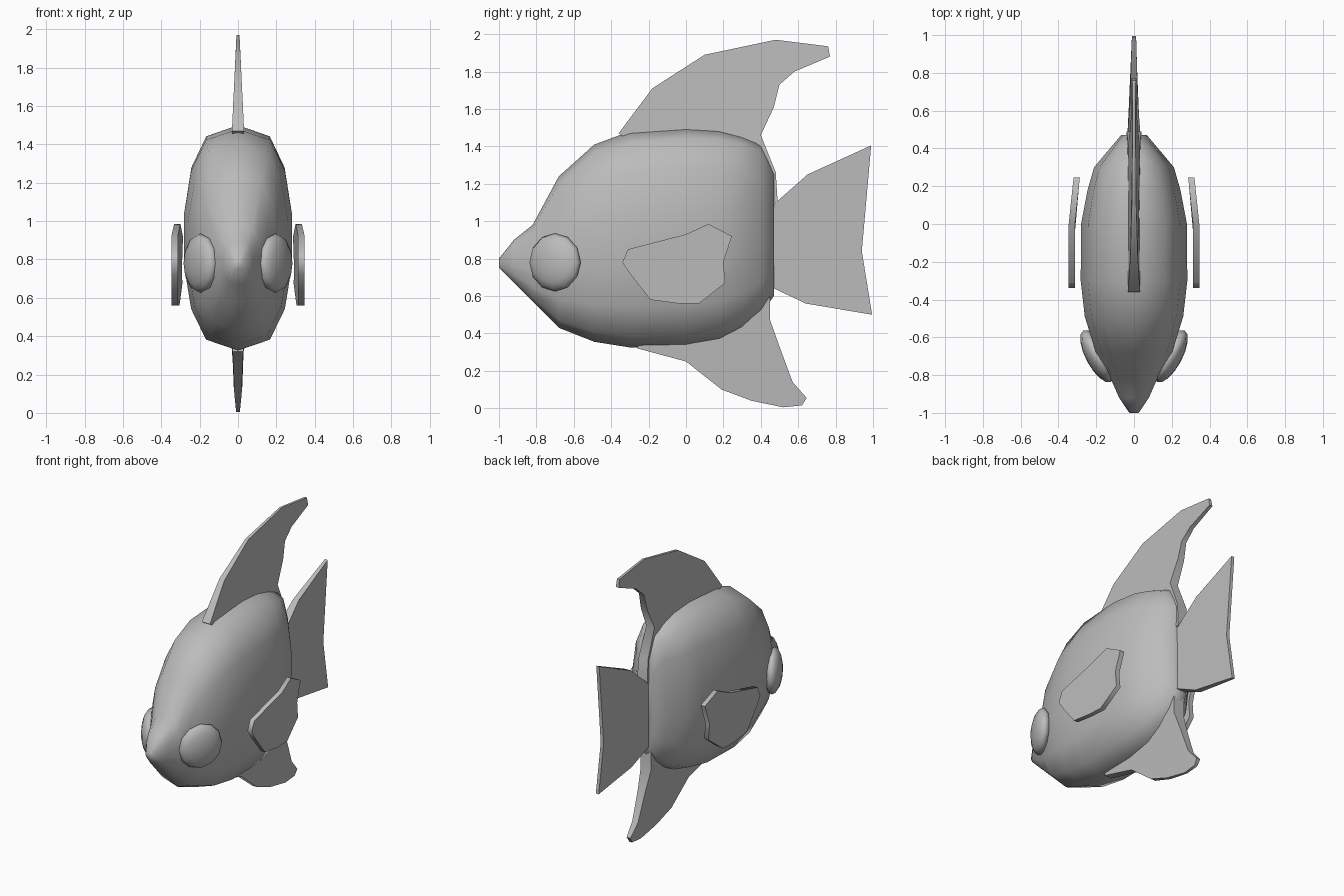
import bpy, bmesh, math
from mathutils import Vector, Matrix

cube = bpy.data.objects.get("Cube")
if cube:
    bpy.data.objects.remove(cube, do_unlink=True)

GREY = (0.5, 0.5, 0.5, 1)
grey = bpy.data.materials.new("plain grey")
grey.use_nodes = True
grey.diffuse_color = GREY
grey.node_tree.nodes["Principled BSDF"].inputs["Base Color"].default_value = GREY


def finish(bm, name, angle=70):
    bmesh.ops.recalc_face_normals(bm, faces=bm.faces)
    mesh = bpy.data.meshes.new(name)
    bm.to_mesh(mesh)
    bm.free()
    mesh.materials.append(grey)
    mesh.shade_smooth()
    mesh.set_sharp_from_angle(angle=math.radians(angle))
    obj = bpy.data.objects.new(name, mesh)
    bpy.context.collection.objects.link(obj)
    return obj


def ramp(v, *stops):
    """Straight-line interpolation through (position, value) stops."""
    if v <= stops[0][0]:
        return stops[0][1]
    for (a, p), (b, q) in zip(stops, stops[1:]):
        if v <= b:
            return p + (q - p) * (v - a) / (b - a)
    return stops[-1][1]


def fin_mesh(outline, half, inset):
    """Soft-edged slab in the YZ plane; half(y, z) gives half its thickness."""
    bm = bmesh.new()
    rim = [bm.verts.new((0, y, z)) for y, z in outline]
    face = bm.faces.new(rim)
    bmesh.ops.inset_region(bm, faces=[face], thickness=inset, use_even_offset=True)
    edge = {v for e in bm.edges if e.is_boundary for v in e.verts}
    for v in bm.verts:
        v.co.x = half(v.co.y, v.co.z) * (0.45 if v in edge else 1)
    border = [e for e in bm.edges if e.is_boundary]
    wall = bmesh.ops.extrude_edge_only(bm, edges=border)["geom"]
    for v in wall:
        if isinstance(v, bmesh.types.BMVert):
            v.co.x = 0
    # other half
    geom = bm.verts[:] + bm.edges[:] + bm.faces[:]
    copy = bmesh.ops.duplicate(bm, geom=geom)["geom"]
    for v in copy:
        if isinstance(v, bmesh.types.BMVert):
            v.co.x *= -1
    bmesh.ops.remove_doubles(bm, verts=bm.verts, dist=0.0005)
    return bm


# Body: rings of (y, bottom, top, half width) joined nose to tail
rings = [
    (-1.0, 0.75, 0.80, 0.025), (-0.92, 0.67, 0.90, 0.08),
    (-0.82, 0.57, 0.98, 0.125), (-0.68, 0.43, 1.24, 0.205),
    (-0.49, 0.355, 1.41, 0.265), (-0.3, 0.325, 1.48, 0.287),
    (0, 0.33, 1.5, 0.285), (0.18, 0.36, 1.49, 0.25),
    (0.3, 0.42, 1.46, 0.215), (0.4, 0.5, 1.42, 0.13),
    (0.47, 0.6, 1.28, 0.07),
]
SIDES = 14
bm = bmesh.new()
loops = []
for y, low, high, width in rings:
    loop = []
    for i in range(SIDES):
        a = math.tau * i / SIDES + math.pi / 2
        c, s = math.cos(a), math.sin(a)
        x = math.copysign(abs(c) ** 0.65, c) * width if abs(c) > 0.001 else 0
        loop.append(bm.verts.new((x, y, (low + high) / 2 + s * (high - low) / 2)))
    loops.append(loop)
for a, b in zip(loops, loops[1:]):
    for i in range(SIDES):
        j = (i + 1) % SIDES
        bm.faces.new((a[i], a[j], b[j], b[i]))
bm.faces.new(loops[0])
bm.faces.new(loops[-1])
finish(bm, "body", 80)

# Fins on the centre line
dorsal = [(-0.36, 1.47), (-0.18, 1.71), (0.1, 1.89), (0.48, 1.97), (0.76, 1.935),
          (0.77, 1.88), (0.58, 1.8), (0.5, 1.73), (0.47, 1.61), (0.4, 1.46),
          (0.48, 1.26), (0.49, 1.1), (0.3, 1.1), (-0.1, 1.3)]
finish(fin_mesh(dorsal, lambda y, z: ramp(z, (1.1, 0.09), (1.48, 0.07), (1.96, 0.018)),
                0.02), "dorsal_fin")

belly = [(0, 0.25), (0.19, 0.1), (0.35, 0.04), (0.52, 0.005), (0.62, 0.015),
         (0.645, 0.055), (0.57, 0.14), (0.5, 0.33), (0.45, 0.47), (0.45, 0.68),
         (0.25, 0.6), (0, 0.42), (-0.25, 0.36), (-0.26, 0.32)]
finish(fin_mesh(belly, lambda y, z: ramp(z, (0, 0.02), (0.13, 0.05), (0.28, 0.055),
                                         (0.45, 0.09)), 0.018), "belly_fin")

tail = [(0.34, 1.0), (0.48, 1.1), (0.65, 1.25), (0.99, 1.405), (0.94, 0.84),
        (0.995, 0.5), (0.64, 0.56), (0.45, 0.65), (0.34, 0.72)]
finish(fin_mesh(tail, lambda y, z: ramp(y, (0.45, 0.08), (0.66, 0.045), (0.95, 0.025)),
                0.025), "tail_fin")

# Side fins and eyes, one per side
pectoral = [(-0.34, 0.78), (-0.31, 0.85), (0, 0.93), (0.12, 0.985), (0.245, 0.92),
            (0.2, 0.78), (0.21, 0.67), (0.07, 0.56), (-0.04, 0.56), (-0.19, 0.58),
            (-0.3, 0.72)]
for side, label in ((1, "left"), (-1, "right")):
    bm = fin_mesh(pectoral, lambda y, z: 0.037, 0.04)
    for v in bm.verts:
        v.co.x = side * (v.co.x + ramp(v.co.y, (0.0, 0.329), (0.25, 0.303)))
    finish(bm, label + "_side_fin", 80)

    bm = bmesh.new()
    bmesh.ops.create_uvsphere(bm, u_segments=12, v_segments=8, radius=1)
    facing = Vector((side * 0.88, -0.47, 0)).to_track_quat("Z", "Y").to_matrix().to_4x4()
    place = Matrix.Translation((side * 0.195, -0.70, 0.78))
    bm.transform(place @ facing @ Matrix.Diagonal((0.155, 0.155, 0.06, 1)))
    finish(bm, label + "_eye", 80)
